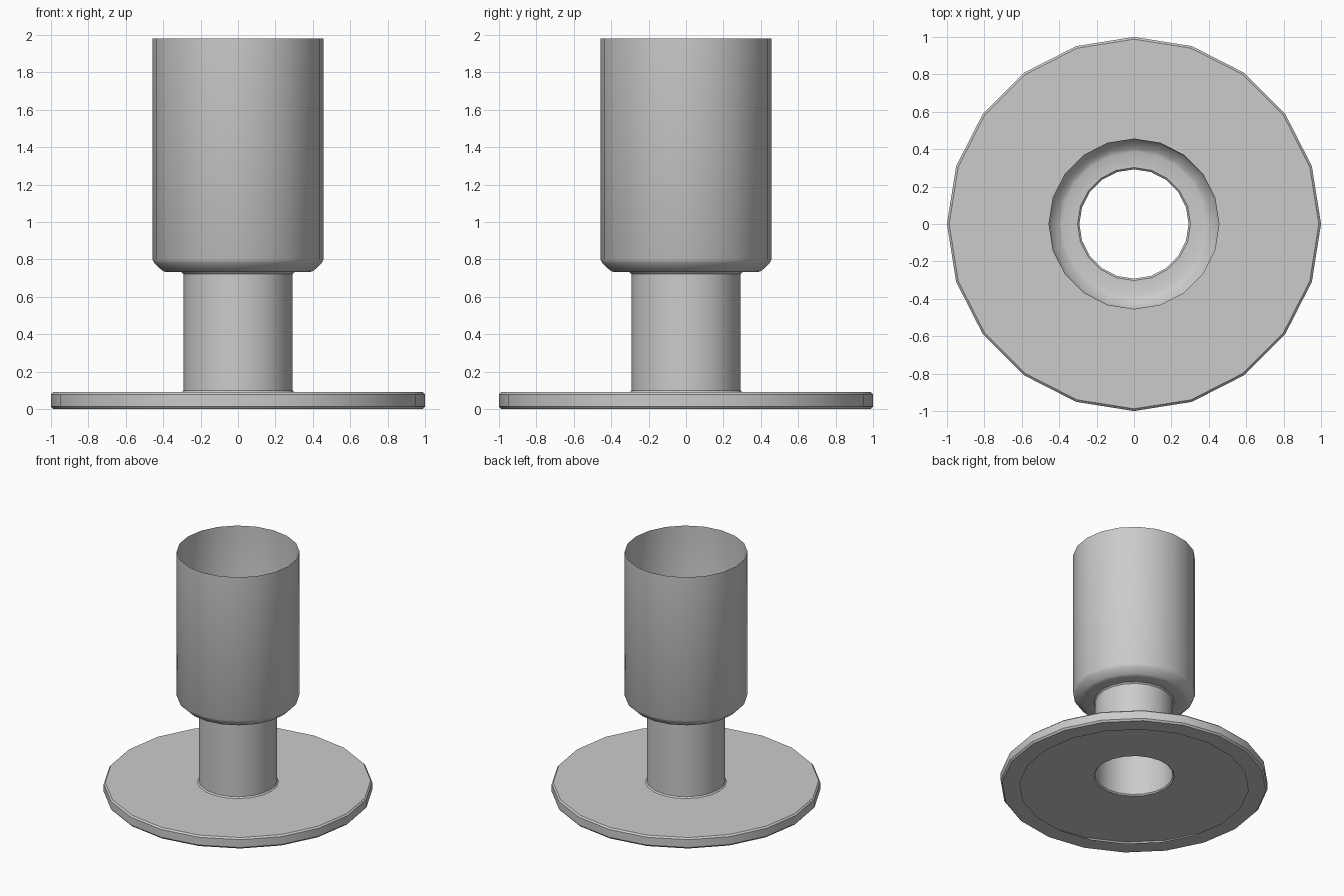
import bpy, bmesh, math

if "Cube" in bpy.data.objects:
    bpy.data.objects.remove(bpy.data.objects["Cube"])

SIDES = 20


def lathe(name, profile):
    """Revolve an open (radius, height) profile around z as a single-sheet shell."""
    bm = bmesh.new()
    rings = []
    for r, z in profile:
        rings.append([bm.verts.new((r * math.cos(a), r * math.sin(a), z))
                      for a in (2 * math.pi * i / SIDES for i in range(SIDES))])
    for low, high in zip(rings, rings[1:]):
        for i in range(SIDES):
            j = (i + 1) % SIDES
            bm.faces.new((low[i], low[j], high[j], high[i]))
    mesh = bpy.data.meshes.new(name)
    bm.to_mesh(mesh)
    bm.free()
    obj = bpy.data.objects.new(name, mesh)
    bpy.context.collection.objects.link(obj)
    bpy.context.view_layer.objects.active = obj
    obj.select_set(True)
    bpy.ops.object.shade_smooth_by_angle(angle=math.radians(30))
    obj.select_set(False)
    return obj


# Thin shell: turned-in foot lip, hollow base disc, neck, chamfered open cup
lathe("flanged_cup", [
    (0.857, 0.0), (0.988, 0.0),                       # underside lip
    (1.0, 0.014), (1.0, 0.078), (0.988, 0.09),        # rim with small bevels
    (0.302, 0.09), (0.292, 0.10),                     # disc top, fillet
    (0.292, 0.722), (0.302, 0.732),                   # neck, fillet
    (0.385, 0.732), (0.405, 0.74), (0.447, 0.78), (0.457, 0.80),  # shoulder
    (0.457, 1.98),                                    # open cup wall
])
